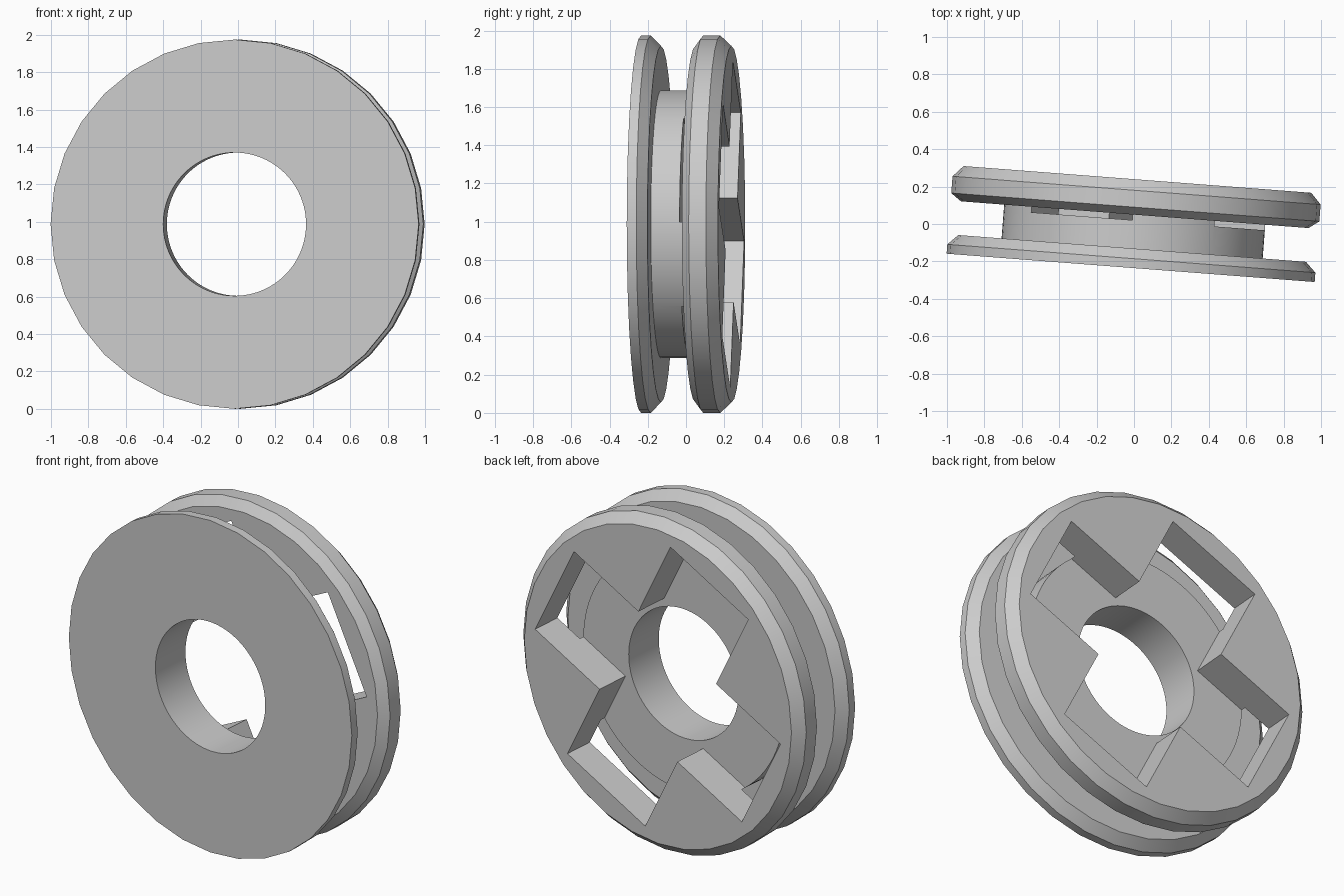
import bpy, math
import bmesh
from mathutils import Matrix

cube = bpy.data.objects.get("Cube")
if cube:
    bpy.data.objects.remove(cube, do_unlink=True)

grey = bpy.data.materials.new("plain grey")
grey.use_nodes = True
color = (0.6, 0.6, 0.6, 1)
grey.diffuse_color = color
grey.node_tree.nodes["Principled BSDF"].inputs["Base Color"].default_value = color

R, RIM = 0.987, 0.932            # outer radius, chamfered radius
HUB, HOLE = 0.70, 0.383
ARM, HALF = 0.805, 0.303         # cross pocket arm length and half width
FLOOR = 0.02                     # pocket floor position along the axle


def stack(name, outlines):
    """Closed solid from matching outlines [(y, [(x, z), ...]), ...]."""
    bm = bmesh.new()
    rings = [[bm.verts.new((x, y, z)) for x, z in pts] for y, pts in outlines]
    n = len(rings[0])
    for a, b in zip(rings, rings[1:]):
        for i in range(n):
            j = (i + 1) % n
            bm.faces.new((a[i], a[j], b[j], b[i]))
    bm.faces.new(rings[0])
    bm.faces.new(rings[-1])
    bmesh.ops.recalc_face_normals(bm, faces=bm.faces)
    mesh = bpy.data.meshes.new(name)
    bm.to_mesh(mesh)
    bm.free()
    mesh.materials.append(grey)
    obj = bpy.data.objects.new(name, mesh)
    bpy.context.collection.objects.link(obj)
    return obj


def lathe(name, profile, sides):
    turns = [2 * math.pi * i / sides for i in range(sides)]
    return stack(name, [(y, [(r * math.cos(t), r * math.sin(t)) for t in turns])
                        for y, r in profile])


def combine(target, tool, operation):
    mod = target.modifiers.new(operation, 'BOOLEAN')
    mod.operation, mod.solver, mod.object = operation, 'EXACT', tool
    bpy.context.view_layer.objects.active = target
    bpy.ops.object.modifier_apply(modifier=mod.name)
    bpy.data.objects.remove(tool, do_unlink=True)


# Two chamfered flanges joined by a hub
spool = lathe("spool", [(-0.235, R), (-0.185, R), (-0.131, RIM)], 32)
back = lathe("back_flange", [(0.05, RIM), (0.09, R), (0.18, R), (0.239, RIM)], 32)
hub = lathe("hub", [(-0.2, HUB), (0.15, HUB)], 96)
combine(spool, hub, 'UNION')
combine(spool, back, 'UNION')

# Round axle hole
combine(spool, lathe("hole_cutter", [(-0.5, HOLE), (0.5, HOLE)], 96), 'DIFFERENCE')

# Cross-shaped pocket through the back flange into the hub
cross = []
for k in range(4):
    a = math.radians(26.5 + 90 * k)
    c, s = math.cos(a), math.sin(a)
    cross += [(c * x - s * z, s * x + c * z)
              for x, z in ((ARM, -HALF), (ARM, HALF), (HALF, HALF))]
combine(spool, stack("cross_cutter", [(FLOOR, cross), (0.5, cross)]), 'DIFFERENCE')

# Stand upright, turned slightly about the vertical
spool.data.transform(Matrix.Translation((0, 0, R)) @ Matrix.Rotation(math.radians(-4.4), 4, 'Z'))
bpy.ops.object.select_all(action='DESELECT')
spool.select_set(True)
bpy.context.view_layer.objects.active = spool
bpy.ops.object.shade_smooth_by_angle(angle=math.radians(30))
